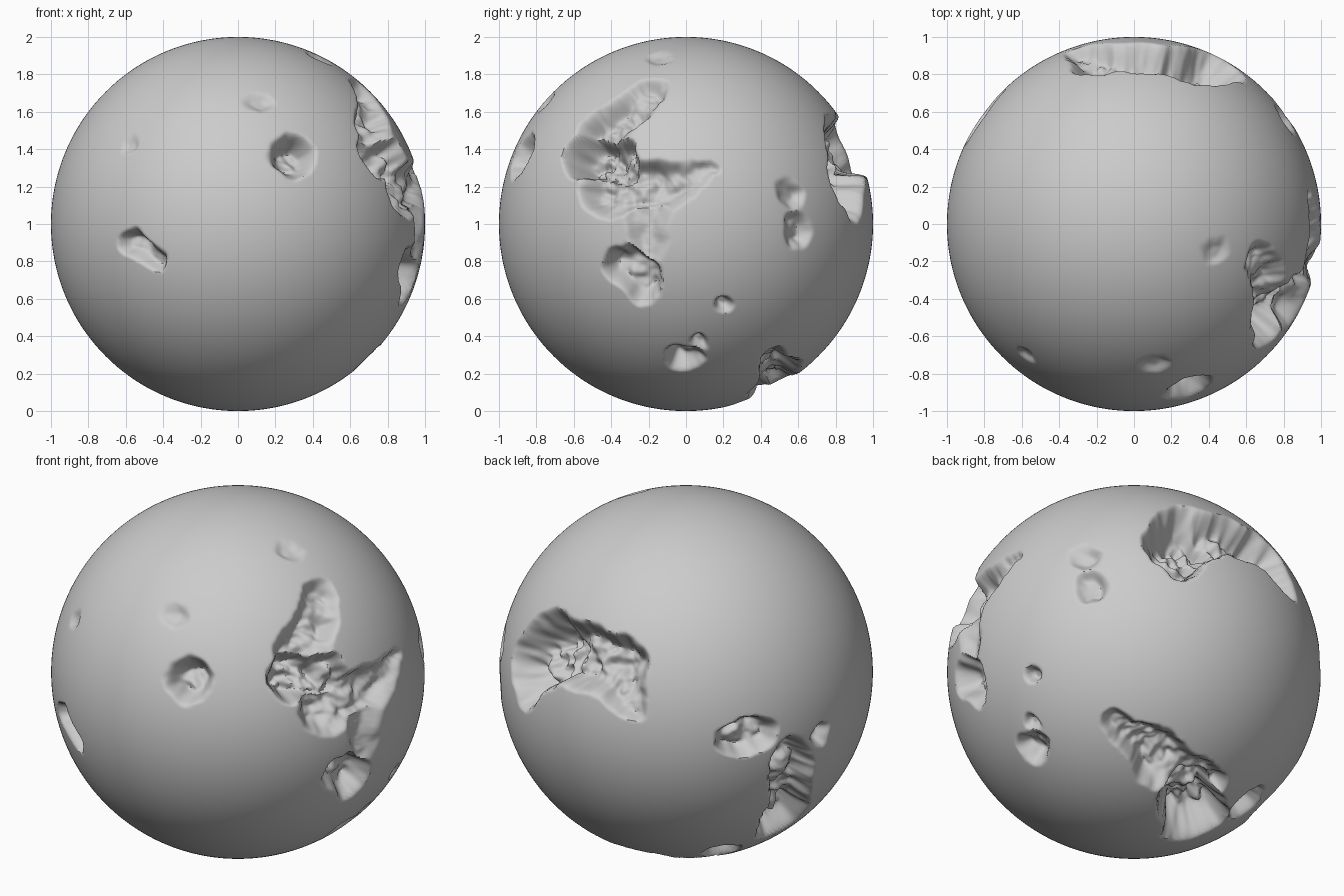
import bpy, bmesh
from math import sin, cos, tan, pi, radians, sqrt
from mathutils import Vector, kdtree, noise

if "Cube" in bpy.data.objects:
    bpy.data.objects.remove(bpy.data.objects["Cube"])

# Ball from an evenly subdivided cube
bm = bmesh.new()
bmesh.ops.create_cube(bm, size=2)
bmesh.ops.subdivide_edges(bm, edges=bm.edges[:], cuts=135, use_grid_fill=True)
points = []
for v in bm.verts:
    v.co = Vector([tan(c * pi / 4) for c in v.co]).normalized()
    points.append(v.co.copy())
depth = [0.0] * len(points)

# Wobbled lookup positions give the hollows ragged outlines
tree = kdtree.KDTree(len(points))
for i, p in enumerate(points):
    tree.insert(p + noise.noise_vector(p * 6) * .035 + noise.noise_vector(p * 17) * .012, i)
tree.balance()


def on_ball(azimuth, elevation, u, v):
    """Point of the unit ball seen at (u, v) from the given direction."""
    a, e = radians(azimuth), radians(elevation)
    d = Vector((sin(a) * cos(e), -cos(a) * cos(e), sin(e)))
    r = Vector((cos(a), sin(a), 0))
    return (u * r + v * d.cross(r) + sqrt(max(0, 1 - u * u - v * v)) * d).normalized()


def carve(view, *path, rate=.95):
    """Chain of round scoops along a path of (across, up, radius)."""
    pts = [(on_ball(*view, u, v), r) for u, v, r in path]
    chain = [pts[0]]
    for (a, ra), (b, rb) in zip(pts, pts[1:]):
        chain += [(a.lerp(b, k / 6).normalized(), ra + (rb - ra) * k / 6) for k in range(1, 7)]
    for c, r in chain:
        deep = r * rate
        soft = max(.38, .85 - 2.6 * deep) if rate > .5 else .8
        for _, i, dist in tree.find_range(c, r * 1.1):
            t = min(1, max(0, (1.1 - dist / r) / soft))
            depth[i] = max(depth[i], deep * t * t * (3 - 2 * t))


front, right, back = (0, 0), (90, 0), (180, 0)
back_left, below = (215, 25), (140, -30)

# Front dents
carve(front, (.12, .65, .08), rate=.3)
carve(front, (-.58, .43, .06), rate=.3)
carve(front, (.3, .37, .135))
carve(front, (-.57, -.1, .09), (-.44, -.2, .07))

# Large eroded area on the right
carve(right, (-.2, .7, .1), (-.46, .48, .16), rate=.7)
carve(right, (-.53, .38, .15), (-.36, .34, .12), rate=1.4)
carve(right, (-.4, .22, .18), (-.14, .19, .14), (.14, .29, .05), rate=.7)
carve(right, (-.22, .08, .15), (-.2, -.13, .1), rate=.4)
carve(right, (-.33, -.23, .12), (-.24, -.3, .12))

# Small pits on the right
carve(right, (-.13, .89, .08), rate=.3)
carve(right, (.56, .16, .09), rate=.45)
carve(right, (.6, -.03, .1), rate=.6)
carve(right, (.2, -.43, .06))
carve(right, (-.01, -.715, .1))
carve(right, (.08, -.63, .05))

# Broad cavity across the back
carve(back, (-.43, .09, .08), (-.42, .27, .18), (-.3, .38, .2), rate=1.05)
carve(back, (-.3, .41, .19), (.15, .42, .18), (.31, .21, .08), rate=.85)

# Cavities on the left towards the back
carve(back_left, (.28, -.37, .1), (.41, -.32, .1), rate=1.2)
carve(back_left, (.57, -.47, .13), (.52, -.8, .16))
carve(back_left, (.73, -.33, .07))
carve(back_left, (.61, -.39, .04))

# Cavity underneath
carve(below, (-.08, -.28, .09), (.13, -.47, .15), (.43, -.6, .09))
carve(below, (.3, -.66, .16), (.33, -.8, .18), rate=1.1)
carve(below, (.6, -.71, .11))

# Push the surface inwards with a lumpy floor
for i, v in enumerate(bm.verts):
    p = points[i]
    if depth[i] > 0:
        lump = 1 + .45 * noise.noise(p * 8) + .2 * noise.noise(p * 18)
        v.co = p * (1 - depth[i] * lump)
    v.co.z += 1

mesh = bpy.data.meshes.new("eroded_ball")
bmesh.ops.recalc_face_normals(bm, faces=bm.faces[:])
bm.to_mesh(mesh)
bm.free()
ball = bpy.data.objects.new("eroded_ball", mesh)
bpy.context.collection.objects.link(ball)
bpy.context.view_layer.objects.active = ball
ball.select_set(True)
bpy.ops.object.shade_smooth_by_angle(angle=radians(50))
